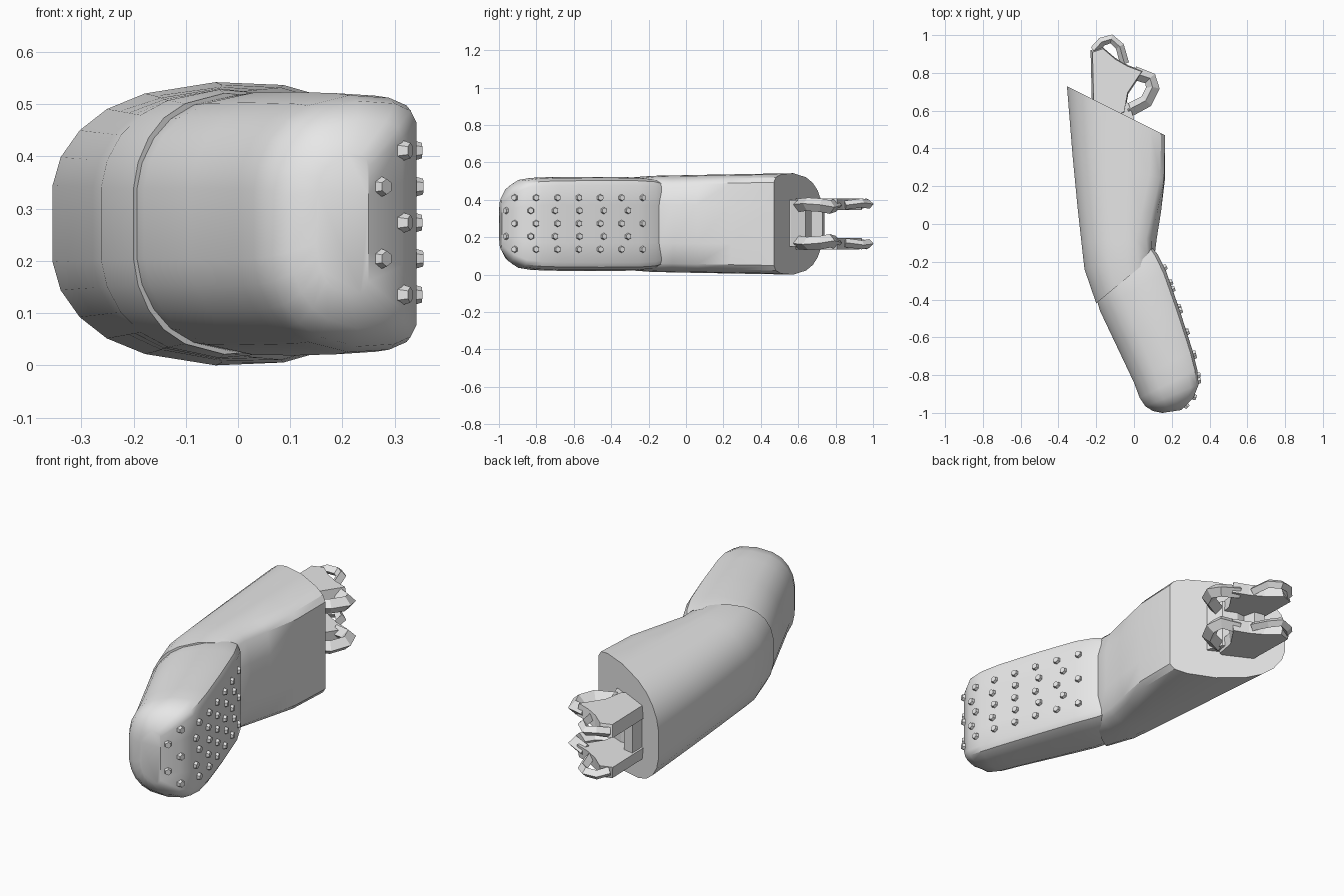
import bpy, bmesh, math
from mathutils import Vector

if "Cube" in bpy.data.objects:
    bpy.data.objects.remove(bpy.data.objects["Cube"], do_unlink=True)

grey = bpy.data.materials.new("plain_grey")
grey.use_nodes = True
grey.diffuse_color = (0.8, 0.8, 0.8, 1)
grey.node_tree.nodes["Principled BSDF"].inputs["Base Color"].default_value = (0.8, 0.8, 0.8, 1)

MID_Z = 0.271


def finish(name, bm, smooth=None):
    bmesh.ops.recalc_face_normals(bm, faces=bm.faces)
    mesh = bpy.data.meshes.new(name)
    bm.to_mesh(mesh)
    bm.free()
    mesh.materials.append(grey)
    obj = bpy.data.objects.new(name, mesh)
    bpy.context.collection.objects.link(obj)
    if smooth:
        bpy.ops.object.select_all(action='DESELECT')
        bpy.context.view_layer.objects.active = obj
        obj.select_set(True)
        bpy.ops.object.shade_smooth_by_angle(angle=math.radians(smooth))
    return obj


# Half cross-section: rounded on the -x side, flat on the +x side
HALF = [(0, .27), (.03, .47), (.1, .66), (.2, .81), (.34, .92), (.6, 1),
        (.85, .98), (.96, .92), (1, .82), (1, .4)]
RING = HALF + [(u, -v) for u, v in reversed(HALF)]


def loft(name, sections):
    """Each section: left x, left y, right x, right y, half height, edge inset."""
    bm = bmesh.new()
    rings = []
    for lx, ly, rx, ry, h, inset in sections:
        left, right = Vector((lx, ly, MID_Z)), Vector((rx, ry, MID_Z))
        ring = []
        for u, v in RING:
            u -= inset * abs(v) ** 3 * (u > 0.8)
            ring.append(bm.verts.new(left.lerp(right, u) + Vector((0, 0, v * h))))
        rings.append(ring)
    n = len(RING)
    for a, b in zip(rings, rings[1:]):
        for i in range(n):
            bm.faces.new((a[i], a[(i + 1) % n], b[(i + 1) % n], b[i]))
    bm.faces.new(rings[0])
    bm.faces.new(rings[-1])
    return finish(name, bm, 35)


# Upper shaft, cut at a slant at the back
loft("shaft", [
    (-.355, .73, .165, .47, .271, 0),
    (-.325, .36, .165, .24, .266, .02),
    (-.298, .08, .145, .06, .262, .09),
    (-.278, -.1, .125, -.07, .259, .14),
    (-.262, -.24, .115, -.14, .257, .1),
    (-.2, -.42, .09, -.18, .25, .06),
])

# Bent front section with a blunt rounded tip
FOOT = [
    (-.2, -.2, .1, -.13, .235, 0),
    (-.215, -.34, .125, -.16, .245, 0),
    (-.18, -.46, .17, -.25, .251, 0),
    (-.09, -.65, .24, -.45, .252, 0),
    (0, -.84, .31, -.67, .25, 0),
    (.03, -.92, .335, -.77, .246, 0),
    (.06, -.965, .342, -.85, .235, 0),
    (.1, -.99, .315, -.92, .2, 0),
    (.15, -1, .25, -.985, .135, 0),
]
loft("foot", FOOT)


def sole_point(y):
    """Point and outward direction on the flat side at a given y."""
    for a, b in zip(FOOT, FOOT[1:]):
        if b[3] <= y <= a[3]:
            t = (y - a[3]) / (b[3] - a[3])
            along = Vector((b[2] - a[2], b[3] - a[3], 0)).normalized()
            return a[2] + t * (b[2] - a[2]), Vector((-along.y, along.x, 0))


# Staggered rows of six-sided studs on the sole
bm = bmesh.new()
for row in range(5):
    first, step, count = [(-.915, .114, 7), (-.96, .13, 6)][row % 2]
    for k in range(count):
        y = first + step * k
        x, normal = sole_point(y)
        turn = normal.to_track_quat('Z', 'Y').to_matrix().to_4x4()
        turn.translation = (x, y, .135 + row * .069)
        bmesh.ops.create_cone(bm, cap_ends=True, segments=6, radius1=.023,
                              radius2=.015, depth=.028, matrix=turn)
finish("studs", bm)


def prism(name, outline, z0, z1, taper=1.0):
    """Extruded outline; the z1 face is scaled about its centre."""
    bm = bmesh.new()
    c = sum((Vector(p) for p in outline), Vector((0, 0))) / len(outline)
    low = [bm.verts.new((x, y, z0)) for x, y in outline]
    high = [bm.verts.new((*(c + (Vector(p) - c) * taper), z1)) for p in outline]
    bm.faces.new(low)
    bm.faces.new(high)
    n = len(outline)
    for i in range(n):
        bm.faces.new((low[i], low[(i + 1) % n], high[(i + 1) % n], high[i]))
    bmesh.ops.triangulate(bm, faces=[f for f in bm.faces if len(f.verts) > 4])
    return finish(name, bm)


def strut(name, points, radius):
    """Four-sided bar along a path."""
    curve = bpy.data.curves.new(name, 'CURVE')
    curve.dimensions = '3D'
    curve.bevel_depth = radius
    curve.bevel_resolution = 0
    curve.use_fill_caps = True
    line = curve.splines.new('POLY')
    line.points.add(len(points) - 1)
    for p, co in zip(line.points, points):
        p.co = (*co, 1)
    line.use_smooth = False
    curve.materials.append(grey)
    obj = bpy.data.objects.new(name, curve)
    bpy.context.collection.objects.link(obj)


# Jagged connector at the back: block, inner wall and two forked prongs
prism("connector_block", [(-.21, .5), (-.21, .66), (-.1, .67), (-.03, .64), (.0, .56), (-.02, .48)],
      .15, .4)
prism("connector_wall", [(-.21, .6), (-.215, .74), (-.16, .73), (-.13, .6)], .16, .38)

PRONG = [(-.22, .52), (-.23, .92), (-.17, .94), (-.1, .88), (-.03, .84),
         (.05, .81), (.01, .75), (-.03, .69), (-.05, .58)]
for side, label in ((1, "upper"), (-1, "lower")):
    def z(offset):
        return MID_Z + side * offset
    prism(label + "_prong", PRONG, z(.075), z(.137), .93)
    strut(label + "_tip_loop", [(-.21, .92, z(.1)), (-.17, .965, z(.112)), (-.12, .98, z(.105)),
                                (-.075, .94, z(.112)), (-.05, .85, z(.1))], .024)
    strut(label + "_side_loop", [(.0, .8, z(.1)), (.085, .77, z(.09)), (.1, .72, z(.1)),
                                 (.065, .65, z(.105)), (-.03, .6, z(.1))], .036)
